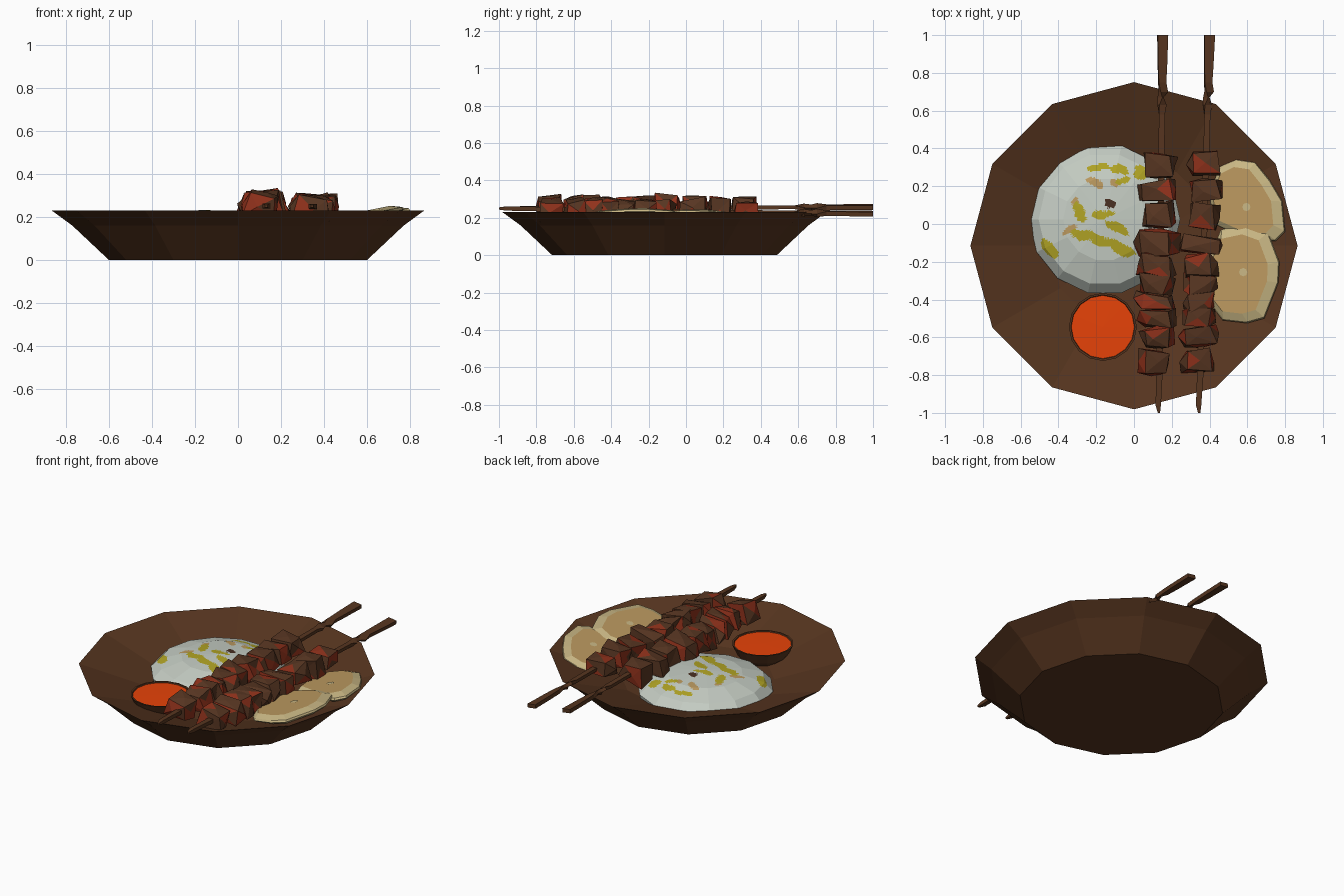
import bpy, bmesh, math, random
from mathutils import Vector, Matrix

if "Cube" in bpy.data.objects:
    bpy.data.objects.remove(bpy.data.objects["Cube"])

random.seed(7)


def mat(name, r, g, b):
    m = bpy.data.materials.new(name)
    m.diffuse_color = (r, g, b, 1)
    m.use_nodes = True
    m.node_tree.nodes["Principled BSDF"].inputs["Base Color"].default_value = m.diffuse_color
    return m


PLATE = mat("plate brown", .095, .036, .014)
RICE = mat("rice white", .56, .61, .55)
YELLOW = mat("saffron yellow", .44, .37, .018)
TAN = mat("bread tan", .50, .32, .115)
CREAM = mat("crust cream", .58, .47, .23)
MEAT = mat("meat brown", .098, .037, .016)
RED = mat("meat red", .28, .031, .011)
SAUCE = mat("sauce orange", .95, .066, .003)
DARK = mat("dark brown", .065, .028, .015)


def finish(bm, name, mats):
    me = bpy.data.meshes.new(name)
    bm.normal_update()
    bm.to_mesh(me)
    bm.free()
    for m in mats:
        me.materials.append(m)
    ob = bpy.data.objects.new(name, me)
    bpy.context.collection.objects.link(ob)
    return ob


def loft(bm, rings):
    """Skin a list of vertex rings; a one-point ring makes a fan."""
    rs = [[bm.verts.new(p) for p in r] for r in rings]
    for a, b in zip(rs, rs[1:]):
        n = max(len(a), len(b))
        for i in range(n):
            j = (i + 1) % n
            if len(a) == 1:
                bm.faces.new((a[0], b[j], b[i]))
            elif len(b) == 1:
                bm.faces.new((a[i], a[j], b[0]))
            else:
                bm.faces.new((a[i], a[j], b[j], b[i]))
    return rs


def lathe(profile, n, cx, cy):
    bm = bmesh.new()
    rings = []
    for r, z in profile:
        k = n if r else 1
        rings.append([(cx + r * math.cos(2 * math.pi * i / n),
                       cy + r * math.sin(2 * math.pi * i / n), z) for i in range(k)])
    loft(bm, rings)
    return bm


# Twelve-sided plate: outside, rim, then shallow inside
finish(lathe([(0, 0), (.6, 0), (.77, .16), (.866, .23), (.45, .095), (0, .08)],
             12, 0, -.115), "plate", [PLATE])

# Small sauce bowl with sauce
finish(lathe([(0, .08), (.1, .08), (.15, .125), (.18, .19), (.17, .19), (.15, .15), (0, .15)],
             16, -.165, -.545), "sauce_bowl", [PLATE])
finish(lathe([(0, .155), (.155, .155), (.171, .184), (0, .186)], 16, -.165, -.545),
       "sauce", [SAUCE])

# Rice mound, finely divided so the saffron streaks can be coloured by position
bm = lathe([(.39, .08), (.4, .125), (.35, .177), (.22, .216), (0, .233)], 14, -.155, .025)
bmesh.ops.subdivide_edges(bm, edges=bm.edges[:], cuts=11, use_grid_fill=True)
# streaks: x, y, half length, half width, angle, material
streaks = [(-.19, .30, .06, .018, 10, 1), (-.08, .29, .05, .026, -15, 1),
           (-.06, .23, .035, .018, 15, 1), (.03, .27, .04, .035, 60, 1),
           (-.29, .06, .055, .030, -75, 1), (-.17, .05, .06, .022, 5, 1),
           (-.09, -.02, .065, .026, -30, 1), (-.26, -.06, .075, .028, -10, 1),
           (-.17, -.09, .08, .025, -15, 1), (-.07, -.13, .08, .032, -25, 1),
           (-.45, -.13, .06, .032, -40, 1),
           (-.21, .22, .055, .022, -20, 2), (-.09, .22, .035, .018, 0, 2),
           (-.34, -.03, .045, .018, 30, 2), (-.31, .11, .02, .03, 0, 2),
           (-.125, .11, .03, .024, 0, 3)]
for f in bm.faces:
    c = f.calc_center_median()
    for x, y, a, b, ang, m in streaks:
        t = math.radians(ang)
        dx, dy = c.x - x, c.y - y
        u, v = dx * math.cos(t) + dy * math.sin(t), dy * math.cos(t) - dx * math.sin(t)
        wob = 1 + .3 * math.sin(70 * c.x + 40 * c.y)
        if (u / a) ** 2 + (v / b) ** 2 < wob:
            f.material_index = m
            break
finish(bm, "rice_mound", [RICE, YELLOW, TAN, DARK])


# Flat bread slices leaning on the plate wall
def bread(name, outline, lift, spot):
    cx = sum(p[0] for p in outline) / len(outline)
    cy = sum(p[1] for p in outline) / len(outline)

    def ring(s, h, shift=0):
        return [(cx + (x - cx) * s - shift, cy + (y - cy) * s,
                 .195 + .2 * (cx + (x - cx) * s - .6) + h + lift) for x, y in outline]
    bm = bmesh.new()
    rs = loft(bm, [ring(.9, -.022), ring(1, -.006), ring(.97, .006), ring(.80, .018, .025)])
    bm.faces.new(rs[0][::-1])
    bm.faces.new(rs[-1]).material_index = 1
    # small pale spot
    sx, sy = spot
    bm.faces.new([bm.verts.new((sx + .022 * math.cos(k * .7854), sy + .022 * math.sin(k * .7854),
                  .205 + .2 * (sx + .022 * math.cos(k * .7854) - .6) + .017 + lift))
                  for k in range(8)])
    finish(bm, name, [CREAM, TAN])


bread("bread_back", [(.42, .0), (.62, -.09), (.75, -.09), (.80, -.04), (.785, .12), (.72, .23),
                     (.64, .33), (.54, .345), (.45, .30), (.40, .16)], 0, (.595, .09))
bread("bread_front", [(.40, -.42), (.47, -.51), (.6, -.525), (.69, -.50), (.765, -.31),
                      (.77, -.2), (.71, -.04), (.60, .0), (.46, -.03), (.39, -.2)], .012,
      (.578, -.255))


# Skewer stick: twisted bar that widens into a flat handle
def stick(name, x0, x1, z0, z1):
    bm = bmesh.new()
    rings = []
    for y, w, h, turn, dx in [(-1, .006, .006, 0, 0), (-.96, .014, .011, 0, -.004),
                              (-.8, .017, .012, 0, 0),
                              (.58, .016, .010, 0, 0), (.63, .022, .010, 30, 0),
                              (.67, .010, .014, 70, -.008), (.70, .024, .010, 35, .006),
                              (.75, .020, .012, 10, 0), (.84, .024, .012, 8, 0),
                              (1, .028, .012, 8, 0)]:
        t = (y + 1) / 2
        c = Vector((x0 + (x1 - x0) * t + dx, y, z0 + (z1 - z0) * t))
        R = Matrix.Rotation(math.radians(turn), 3, 'Y')
        rings.append([c + R @ Vector((sx * w, 0, sz * h))
                      for sx, sz in ((-1, -1), (-1, 1), (1, 1), (1, -1))])
    rs = loft(bm, rings)
    bm.faces.new(rs[0])
    bm.faces.new(rs[-1])
    bmesh.ops.recalc_face_normals(bm, faces=bm.faces)
    finish(bm, name, [PLATE])


# Chunky faceted meat pieces, red mostly on their sides
def meat(name, pieces, z):
    bm = bmesh.new()
    for x, y, w, d in pieces:
        g = bmesh.ops.create_cube(bm, size=1)
        R = Matrix.Rotation(random.uniform(-.2, .2), 3, 'Y') @ \
            Matrix.Rotation(random.uniform(-.1, .1), 3, 'Z')
        for v in g['verts']:
            k = .82 if v.co.z > 0 else 1
            p = Vector((v.co.x * w * k, v.co.y * d * .95, v.co.z * .105))
            p += Vector((random.uniform(-.02, .02), random.uniform(-.014, .014),
                         random.uniform(-.016, .016)))
            v.co = R @ p + Vector((x, y, z))
    # split each side into four raised facets
    res = bmesh.ops.poke(bm, faces=bm.faces[:], offset=.008)
    for v in res['verts']:
        v.co += Vector((random.uniform(-.03, .03), random.uniform(-.012, .012), 0))
    bmesh.ops.recalc_face_normals(bm, faces=bm.faces)
    bm.normal_update()
    for f in bm.faces:
        f.material_index = int(random.random() < (.16 if abs(f.normal.z) > .6 else .36))
    finish(bm, name, [MEAT, RED])


stick("skewer_left_stick", .132, .152, .25, .258)
stick("skewer_right_stick", .345, .40, .25, .222)
meat("skewer_left_meat",
     [(.135, .315, .15, .125), (.125, .175, .185, .10), (.125, .05, .16, .125),
      (.12, -.10, .20, .13), (.125, -.22, .18, .11), (.115, -.32, .16, .10),
      (.115, -.41, .19, .085), (.12, -.50, .17, .09), (.115, -.60, .155, .10),
      (.11, -.73, .14, .12)], .256)
meat("skewer_right_meat",
     [(.385, .32, .145, .13), (.38, .18, .17, .10), (.37, .04, .15, .13),
      (.355, -.11, .21, .09), (.35, -.22, .16, .11), (.35, -.32, .15, .10),
      (.35, -.41, .14, .09), (.345, -.49, .155, .09), (.345, -.59, .17, .10),
      (.34, -.72, .14, .12)], .24)
